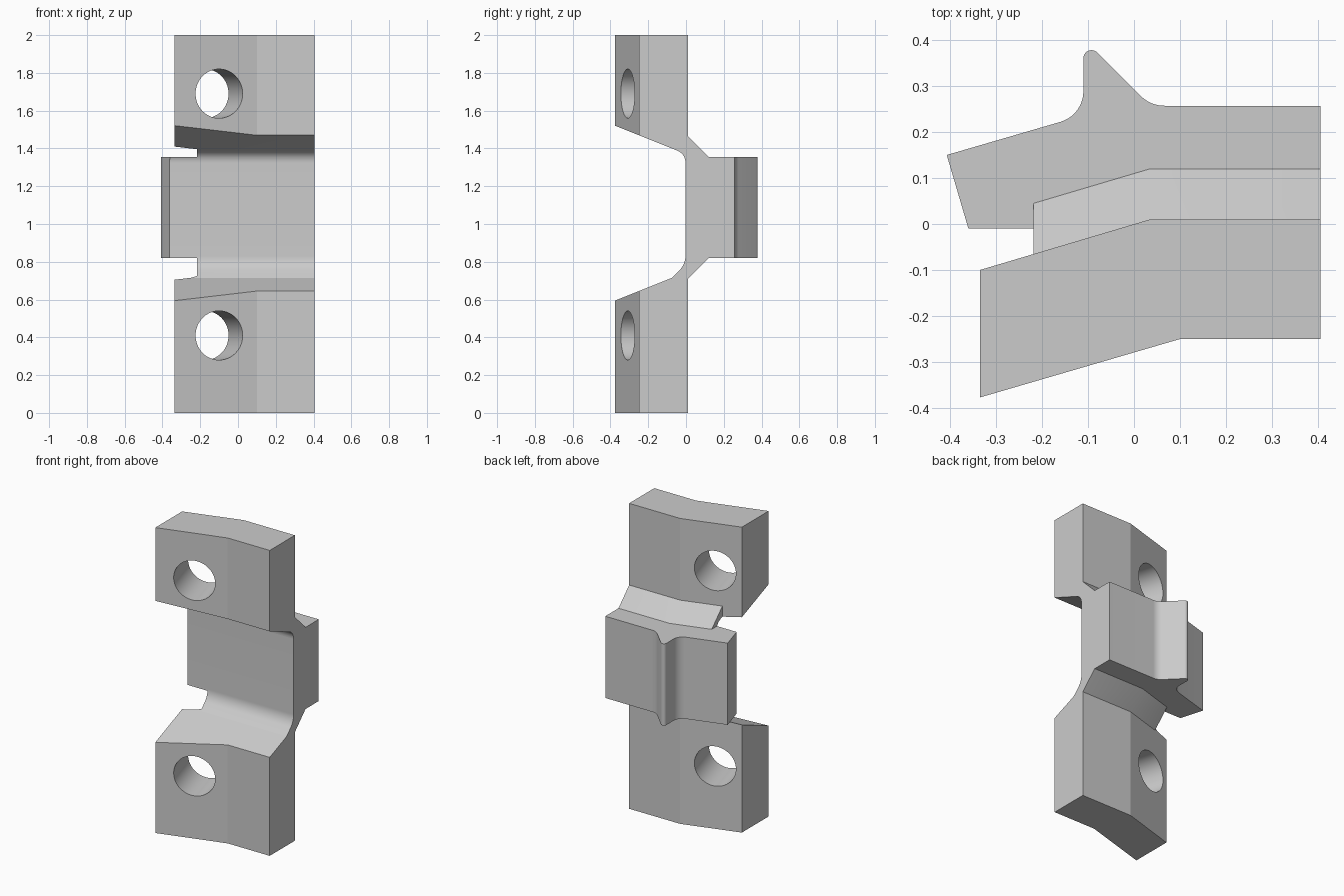
import bpy, bmesh, math
from mathutils import Vector, Matrix

cube = bpy.data.objects.get("Cube")
if cube:
    bpy.data.objects.remove(cube, do_unlink=True)

grey = bpy.data.materials.new("plain grey")
grey.use_nodes = True
grey.diffuse_color = (0.6, 0.6, 0.6, 1)
grey.node_tree.nodes["Principled BSDF"].inputs["Base Color"].default_value = (0.6, 0.6, 0.6, 1)


def rounded(corners, steps=10):
    """Outline from (a, b, tangent length) corners; a zero length stays sharp."""
    pts, n = [], len(corners)
    for i, (a, b, t) in enumerate(corners):
        p = Vector((a, b))
        if not t:
            pts.append(p)
            continue
        u = (Vector(corners[i - 1][:2]) - p).normalized()
        v = (Vector(corners[(i + 1) % n][:2]) - p).normalized()
        half = u.angle(v) / 2
        centre = p + (u + v).normalized() * t / math.cos(half)
        start, end = p + u * t - centre, p + v * t - centre
        sweep = math.pi - 2 * half
        for k in range(steps + 1):
            f = k / steps
            pts.append(centre + (start * math.sin((1 - f) * sweep)
                                 + end * math.sin(f * sweep)) / math.sin(sweep))
    return pts


def loft(name, rings):
    """Solid through matching rings of 3D points, capped at both ends."""
    bm = bmesh.new()
    loops = [[bm.verts.new(p) for p in ring] for ring in rings]
    n = len(loops[0])
    for low, high in zip(loops, loops[1:]):
        for i in range(n):
            j = (i + 1) % n
            bm.faces.new((low[i], low[j], high[j], high[i]))
    bm.faces.new(loops[0][::-1])
    bm.faces.new(loops[-1])
    bmesh.ops.recalc_face_normals(bm, faces=bm.faces)
    mesh = bpy.data.meshes.new(name)
    bm.to_mesh(mesh)
    bm.free()
    mesh.materials.append(grey)
    obj = bpy.data.objects.new(name, mesh)
    bpy.context.collection.objects.link(obj)
    return obj


def upright(name, outline, z0, z1):
    return loft(name, [[(x, y, z) for x, y in outline] for z in (z0, z1)])


def combine(target, other, operation):
    """Apply a boolean and discard the helper."""
    mod = target.modifiers.new(operation.lower(), "BOOLEAN")
    mod.operation, mod.object, mod.solver = operation, other, "EXACT"
    bpy.context.view_layer.objects.active = target
    bpy.ops.object.modifier_apply(modifier=mod.name)
    bpy.data.objects.remove(other, do_unlink=True)


RIGHT, BLOCK_LOW, BLOCK_HIGH = 0.405, 0.82, 1.355

# Bent mounting plate, full height
bracket = upright("bracket", [(-0.335, -0.377), (0.1, -0.25), (RIGHT, -0.25),
                              (RIGHT, 0.01), (0.035, 0.01), (-0.335, -0.1)], 0, 2)

# Sloped web joining the plate to the block
web_rings = []
for z, off in ((BLOCK_LOW - 0.13, -0.02), (BLOCK_LOW, 0.11),
               (BLOCK_HIGH, 0.11), (BLOCK_HIGH + 0.13, -0.02)):
    web_rings.append([(-0.218, -0.2, z), (RIGHT, -0.2, z), (RIGHT, 0.01 + off, z),
                      (0.035, 0.01 + off, z), (-0.218, -0.065 + off, z)])
combine(bracket, loft("web", web_rings), "UNION")

# Central block with a pointed rib on its back
block = rounded([(-0.407, 0.15, 0), (-0.362, -0.003, 0), (-0.35, -0.04, 0), (RIGHT, -0.04, 0),
                 (RIGHT, 0.257, 0), (0.036, 0.257, 0.03), (-0.11, 0.403, 0.043),
                 (-0.11, 0.2365, 0.052)])
combine(bracket, upright("block", block, BLOCK_LOW, BLOCK_HIGH), "UNION")

# Front recess between the two tabs
recess = rounded([(-0.6, 0.505, 0), (-0.075, 0.715, 0), (-0.003, 0.787, 0.045),
                  (-0.003, 1.371, 0.045), (-0.6, 1.61, 0)])
combine(bracket, loft("recess", [[(x, y, z) for y, z in recess] for x in (-1, 1)]), "DIFFERENCE")

# Bolt holes, square to the angled part of the plate
tilt = math.atan2(0.127, 0.435)
for z in (0.41, 1.69):
    place = Matrix.Translation((-0.1, -0.308, z)) @ Matrix.Rotation(tilt, 4, "Z")
    circle = [(0.13 * math.cos(math.tau * i / 64), 0.13 * math.sin(math.tau * i / 64))
              for i in range(64)]
    drill = loft("drill", [[place @ Vector((a, y, b)) for a, b in circle] for y in (-0.3, 0.6)])
    combine(bracket, drill, "DIFFERENCE")

# Smooth fillets and holes, crisp bends
bpy.ops.object.select_all(action="DESELECT")
bracket.select_set(True)
bpy.context.view_layer.objects.active = bracket
bpy.ops.object.shade_smooth_by_angle(angle=math.radians(14.5))
